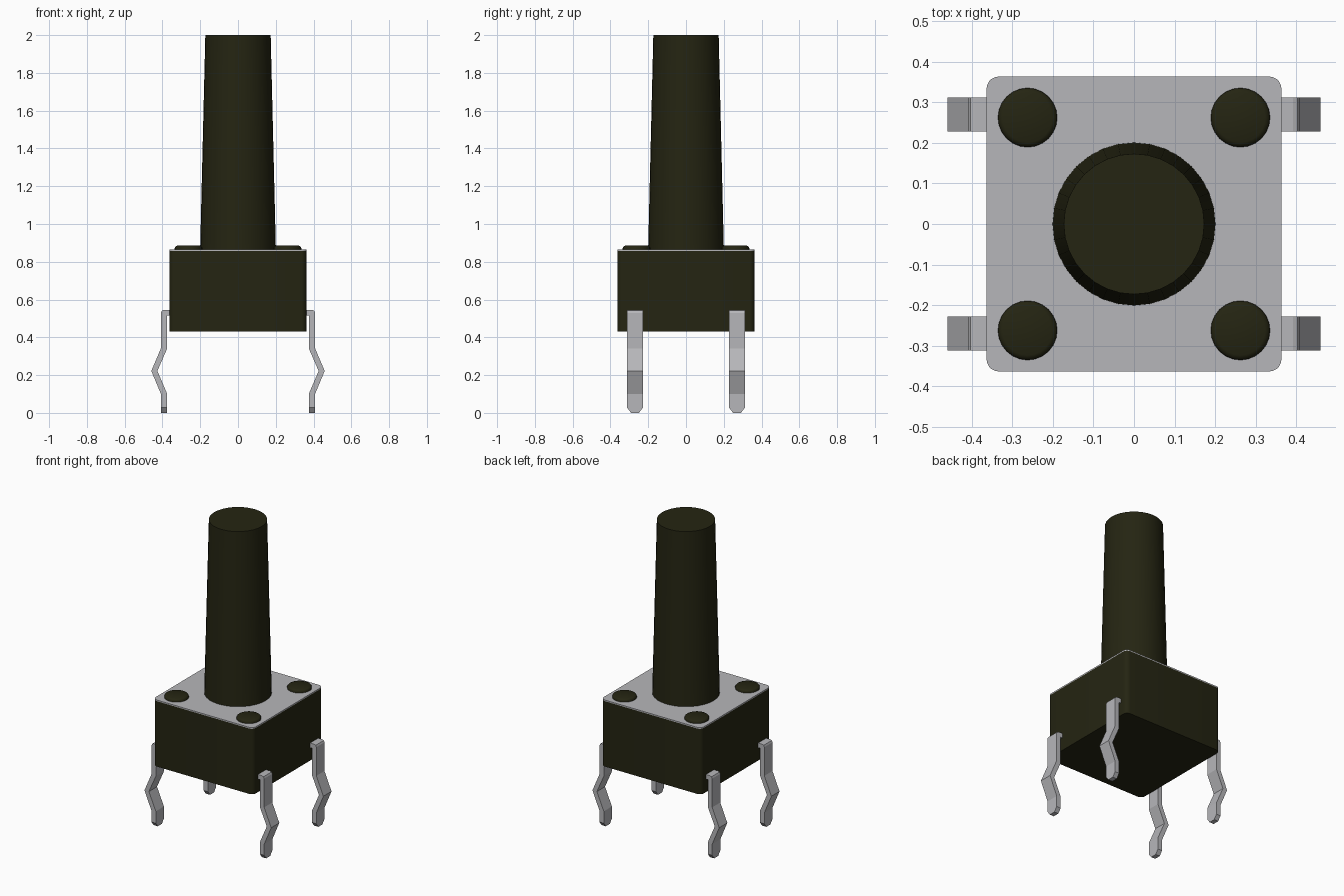
import bpy, bmesh, math

old = bpy.data.objects.get("Cube")
if old:
    bpy.data.objects.remove(old, do_unlink=True)


def material(name, rgb, metallic=0.0):
    m = bpy.data.materials.new(name)
    m.use_nodes = True
    m.diffuse_color = (*rgb, 1)
    m.node_tree.nodes["Principled BSDF"].inputs["Base Color"].default_value = (*rgb, 1)
    return m


BLACK = material("black plastic", (0.018, 0.018, 0.006))
METAL = material("grey metal", (0.47, 0.47, 0.49))


def finish(name, bm, mat, smooth=True):
    bmesh.ops.recalc_face_normals(bm, faces=bm.faces)
    me = bpy.data.meshes.new(name)
    bm.to_mesh(me)
    bm.free()
    me.materials.append(mat)
    ob = bpy.data.objects.new(name, me)
    bpy.context.collection.objects.link(ob)
    if smooth:
        bpy.ops.object.select_all(action='DESELECT')
        ob.select_set(True)
        bpy.context.view_layer.objects.active = ob
        bpy.ops.object.shade_smooth_by_angle(angle=math.radians(35))
    return ob


def loft(name, rings, mat, smooth=True):
    """Skin equal-length closed rings and cap both ends."""
    bm = bmesh.new()
    vs = [[bm.verts.new(p) for p in ring] for ring in rings]
    n = len(vs[0])
    for a, b in zip(vs, vs[1:]):
        for i in range(n):
            j = (i + 1) % n
            bm.faces.new((a[i], a[j], b[j], b[i]))
    bm.faces.new(vs[0][::-1])
    bm.faces.new(vs[-1])
    return finish(name, bm, mat, smooth)


def rounded_square(half, r, z, steps=5):
    c = half - r
    pts = []
    for q, (sx, sy) in enumerate(((1, 1), (-1, 1), (-1, -1), (1, -1))):
        for i in range(steps + 1):
            a = math.pi / 2 * (q + i / steps)
            pts.append((sx * c + r * math.cos(a), sy * c + r * math.sin(a), z))
    return pts


def lathe(name, profile, mat, x=0, y=0, sides=32):
    rings = [[(x + r * math.cos(2 * math.pi * i / sides),
               y + r * math.sin(2 * math.pi * i / sides), z) for i in range(sides)]
             for r, z in profile]
    return loft(name, rings, mat)


# Housing and thin cover plate
loft("housing", [rounded_square(0.363, 0.03, z) for z in (0.43, 0.858)], BLACK)
loft("cover_plate", [rounded_square(0.363, 0.03, z) for z in (0.858, 0.866)], METAL)

# Tapered plunger
lathe("plunger", [(0.201, 0.84), (0.173, 2.0)], BLACK)

# Leg section: outer (x, z), inner (x, z), half width
LEG = [
    ((0.340, 0.545), (0.340, 0.515), 0.042),
    ((0.392, 0.545), (0.377, 0.515), 0.042),
    ((0.403, 0.541), (0.377, 0.515), 0.042),
    ((0.408, 0.530), (0.377, 0.512), 0.042),
    ((0.408, 0.342), (0.377, 0.336), 0.042),
    ((0.459, 0.222), (0.427, 0.222), 0.042),
    ((0.408, 0.100), (0.377, 0.106), 0.042),
    ((0.408, 0.028), (0.377, 0.028), 0.042),
    ((0.408, 0.000), (0.377, 0.000), 0.021),
]

for sx, side in ((1, "left"), (-1, "right")):
    for sy, end in ((-1, "front"), (1, "back")):
        # Rivet head with a softened rim
        lathe(f"{end}_{side}_rivet",
              [(0.073, 0.85), (0.073, 0.874), (0.069, 0.881), (0.061, 0.885)],
              BLACK, sx * 0.262, sy * 0.262, 24)
        # Kinked terminal leg
        y = sy * 0.27
        rings = [[(sx * o[0], y - w, o[1]), (sx * o[0], y + w, o[1]),
                  (sx * i[0], y + w, i[1]), (sx * i[0], y - w, i[1])]
                 for o, i, w in LEG]
        loft(f"{end}_{side}_leg", rings, METAL, smooth=False)
